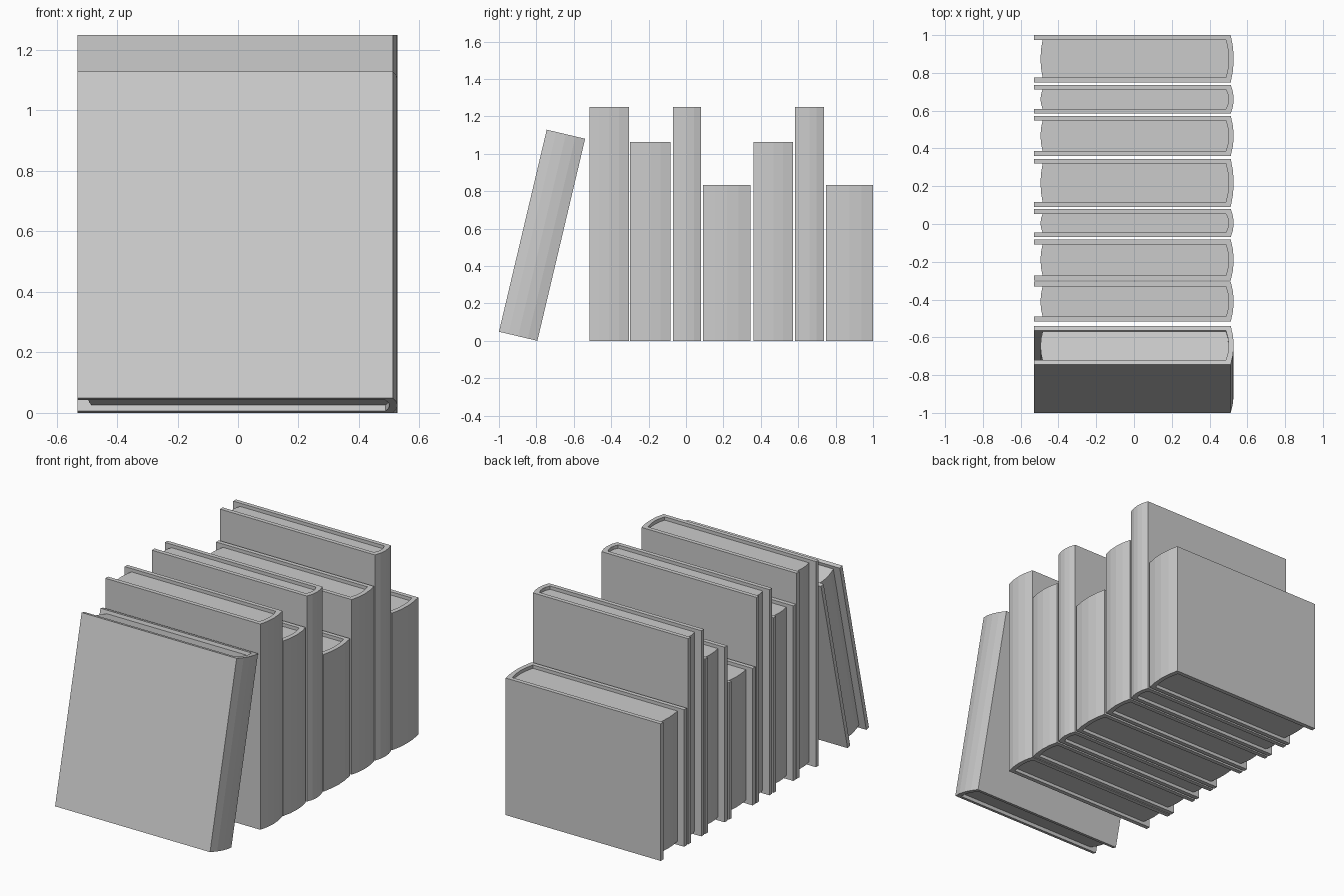
import bpy, bmesh, math
from mathutils import Matrix

if "Cube" in bpy.data.objects:
    bpy.data.objects.remove(bpy.data.objects["Cube"])

COVER = 0.026      # board thickness
RECESS = 0.02      # pages sit inside the cover at top and bottom
X0, X1 = -0.53, 0.512


def bulge(x, depth, y0, y1, n=4):
    """Points of a shallow faceted arc from y0 to y1, bulging by depth in x."""
    return [(x + depth * (1 - (2 * i / n - 1) ** 2), y0 + (y1 - y0) * i / n)
            for i in range(n + 1)]


def extrude(name, profile, z0, z1, matrix):
    """Prism from an xy outline."""
    bm = bmesh.new()
    face = bm.faces.new([bm.verts.new((x, y, z0)) for x, y in profile])
    top = bmesh.ops.extrude_face_region(bm, geom=[face])["geom"]
    bmesh.ops.translate(bm, vec=(0, 0, z1 - z0),
                        verts=[v for v in top if isinstance(v, bmesh.types.BMVert)])
    bmesh.ops.recalc_face_normals(bm, faces=bm.faces)
    mesh = bpy.data.meshes.new(name)
    bm.to_mesh(mesh)
    bm.free()
    obj = bpy.data.objects.new(name, mesh)
    obj.matrix_world = matrix
    bpy.context.collection.objects.link(obj)


def book(label, width, height, matrix):
    lo, hi = COVER, width - COVER
    # cover: two boards joined by the rounded spine
    outer = [(X0, 0)] + bulge(X1, 0.016, 0, width) + [(X0, width)]
    inner = bulge(0.487, 0.014, lo, hi)
    extrude(label + "_cover", outer + [(X0, hi)] + inner[::-1] + [(X0, lo)],
            0, height, matrix)
    # page block with a gently rounded fore edge
    fore = bulge(-0.484, -0.011, lo, hi)
    extrude(label + "_pages", inner + fore[::-1],
            RECESS, height - RECESS, matrix)


# upright books: start y, end y, height
ROW = [(-0.517, -0.305, 1.25), (-0.299, -0.082, 1.064), (-0.07, 0.08, 1.25),
       (0.091, 0.345, 0.833), (0.36, 0.573, 1.064), (0.584, 0.737, 1.25),
       (0.749, 1.0, 0.833)]
for i, (y0, y1, h) in enumerate(ROW):
    book(f"upright_book_{i + 1}", y1 - y0, h, Matrix.Translation((0, y0, 0)))

# leaning book, tilted back against the row
tilt, width = math.radians(13.3), 0.211
book("leaning_book", width, 1.11,
     Matrix.Translation((0, -1, width * math.sin(tilt))) @ Matrix.Rotation(-tilt, 4, 'X'))
